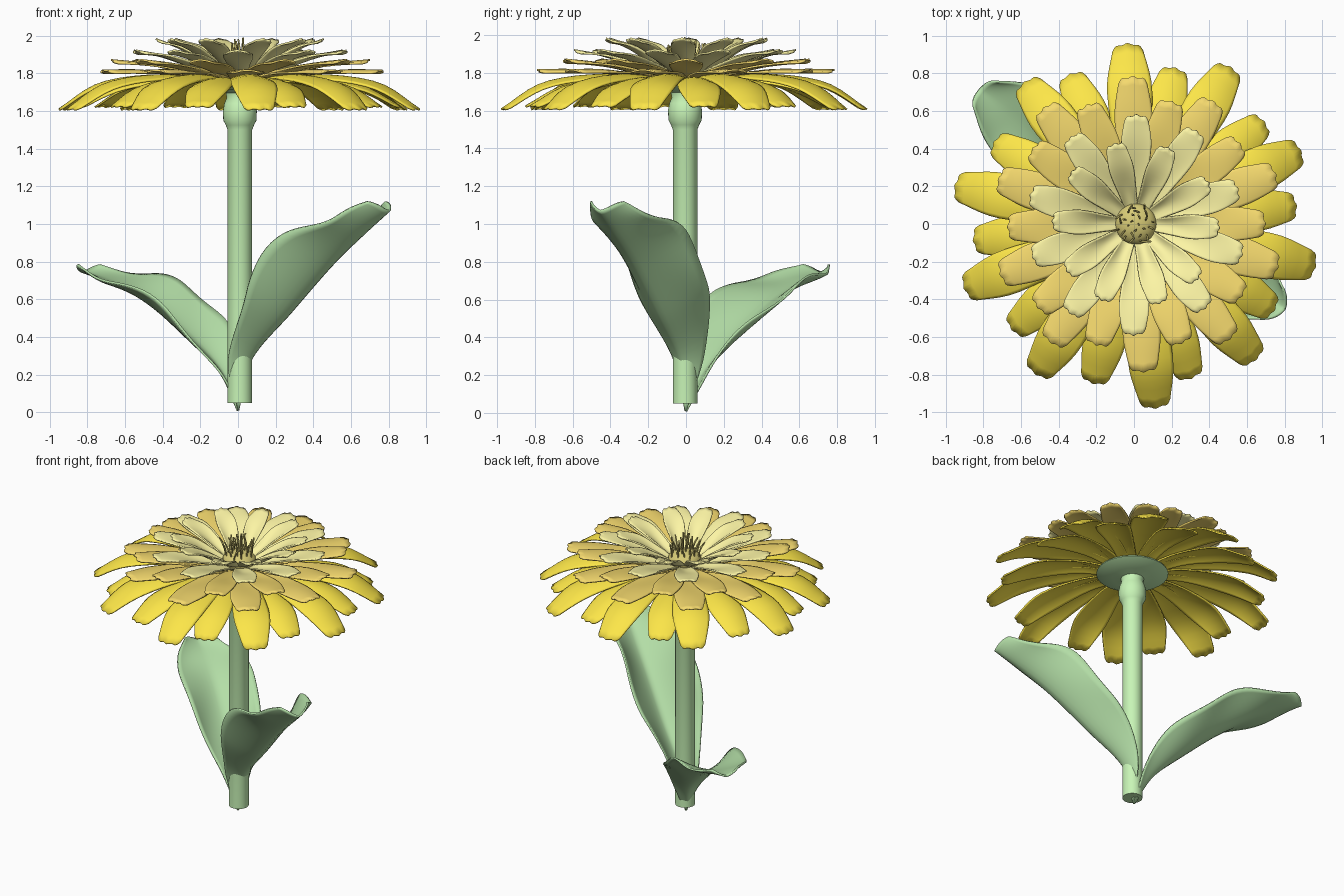
import bpy, bmesh, math, random
from mathutils import Vector

if "Cube" in bpy.data.objects:
    bpy.data.objects.remove(bpy.data.objects["Cube"])

random.seed(4)


def material(name, rgb):
    m = bpy.data.materials.new(name)
    m.diffuse_color = (*[c ** 2.2 for c in rgb], 1)
    m.use_nodes = True
    m.node_tree.nodes["Principled BSDF"].inputs["Base Color"].default_value = m.diffuse_color
    return m


STEM = material("stem_green", (0.78, 0.96, 0.71))
LEAF = material("leaf_green", (0.70, 0.87, 0.65))
OUTER = material("outer_yellow", (0.99, 0.90, 0.29))
MIDDLE = material("middle_yellow", (0.96, 0.85, 0.43))
INNER = material("inner_yellow", (0.99, 0.96, 0.64))
CENTRE = material("centre_yellow", (0.84, 0.79, 0.46))


def catmull(pts, t):
    """Smooth interpolation through tuples, t in 0..1."""
    n = len(pts) - 1
    i = min(int(t * n), n - 1)
    f = t * n - i
    out = []
    for k in range(len(pts[0])):
        b, c = pts[i][k], pts[i + 1][k]
        a = pts[i - 1][k] if i > 0 else 2 * b - c
        d = pts[i + 2][k] if i + 2 <= n else 2 * c - b
        out.append(0.5 * (2 * b + (c - a) * f + (2 * a - 5 * b + 4 * c - d) * f * f
                          + (3 * b - a - 3 * c + d) * f ** 3))
    return out


def add_sheet(bm, pts, angle, rows=14, cols=14, lobe=0.0, rounding=0.05,
              ruffle=0.0, sway=0.0, power=2):
    """Blade along a path of (distance, height, half width, edge lift)."""
    ca, sa = math.cos(angle), math.sin(angle)
    phase = random.uniform(0, 6)
    grid = []
    for i in range(rows + 1):
        t = i / rows
        d, z, w, h = catmull(pts, t)
        d0, z0 = catmull(pts, max(t - 0.02, 0))[:2]
        d1, z1 = catmull(pts, min(t + 0.02, 1))[:2]
        tan = Vector((d1 - d0, z1 - z0)).normalized()
        line = []
        for j in range(cols + 1):
            u = 2 * j / cols - 1
            lift = h * abs(u) ** power
            lift += ruffle * abs(u) ** 2 * math.sin(t * 15 + phase + 2 * u) * math.sin(math.pi * t)
            ext = t ** 5 * (lobe * math.cos(2.5 * math.pi * u) - rounding * u ** 4)
            x = d - tan.y * lift + tan.x * ext
            zz = z + tan.x * lift + tan.y * ext
            y = max(w, 0.002) * u + sway * math.sin(math.pi * t)
            line.append(bm.verts.new((x * ca - y * sa, x * sa + y * ca, zz)))
        grid.append(line)
    for a, b in zip(grid, grid[1:]):
        for j in range(cols):
            bm.faces.new((a[j], b[j], b[j + 1], a[j + 1]))


def finish(name, bm, mat, thickness=0.0):
    me = bpy.data.meshes.new(name)
    bm.to_mesh(me)
    bm.free()
    for p in me.polygons:
        p.use_smooth = True
    me.materials.append(mat)
    ob = bpy.data.objects.new(name, me)
    bpy.context.collection.objects.link(ob)
    if thickness:
        s = ob.modifiers.new("thickness", "SOLIDIFY")
        s.thickness = thickness
        s.offset = 0
    return ob


# Stem with swollen neck and calyx dish, as a lathe profile
profile = [(0, 0.05), (0.065, 0.05), (0.065, 0.06), (0.065, 1.50), (0.075, 1.525), (0.088, 1.55),
           (0.09, 1.60), (0.083, 1.64), (0.07, 1.67), (0.075, 1.695), (0.13, 1.705), (0.19, 1.715),
           (0.235, 1.735), (0.23, 1.745), (0.12, 1.745), (0, 1.745)]
bm = bmesh.new()
vs = [bm.verts.new((r, 0, z)) for r, z in profile]
es = [bm.edges.new(p) for p in zip(vs, vs[1:])]
bmesh.ops.spin(bm, geom=vs + es, cent=(0, 0, 0), axis=(0, 0, 1), angle=2 * math.pi, steps=32)
bmesh.ops.remove_doubles(bm, verts=bm.verts, dist=0.0005)
bmesh.ops.recalc_face_normals(bm, faces=bm.faces)
stem = finish("stem", bm, STEM)
stem.location = (0.01, -0.005, 0)
bpy.context.view_layer.objects.active = stem
stem.select_set(True)
bpy.ops.object.shade_smooth_by_angle(angle=math.radians(40))

# Petal layers: ten petals each, alternating angle, rising toward the middle
layers = [
    ("outer_petals_long", OUTER, 94,
     [(0.10, 1.745, .05, 0), (0.40, 1.79, .09, -.02), (0.74, 1.75, .118, -.025), (0.97, 1.61, .08, -.015)]),
    ("outer_petals_short", OUTER, 76,
     [(0.10, 1.735, .05, 0), (0.36, 1.775, .08, -.02), (0.65, 1.735, .11, -.025), (0.865, 1.625, .075, -.015)]),
    ("middle_petals_long", MIDDLE, 92,
     [(0.08, 1.755, .045, 0), (0.32, 1.785, .08, .01), (0.57, 1.815, .10, -.012), (0.775, 1.815, .075, -.015)]),
    ("middle_petals_short", MIDDLE, 74,
     [(0.08, 1.765, .045, 0), (0.28, 1.80, .07, .012), (0.50, 1.85, .09, -.005), (0.685, 1.87, .07, -.015)]),
    ("inner_petals_long", INNER, 91,
     [(0.07, 1.78, .035, .0), (0.24, 1.825, .055, .02), (0.43, 1.89, .08, .005), (0.58, 1.92, .062, -.012)]),
    ("inner_petals_short", INNER, 68,
     [(0.06, 1.79, .03, .0), (0.18, 1.845, .045, .025), (0.31, 1.93, .065, .012), (0.435, 1.98, .052, -.008)]),
]
for name, mat, start, pts in layers:
    bm = bmesh.new()
    for k in range(10):
        a = math.radians(start + 36 * k + random.uniform(-2.5, 2.5))
        s = random.uniform(0.98, 1.015)
        add_sheet(bm, [(d * s, z, w, h) for d, z, w, h in pts], a, lobe=0.006, rounding=0.035)
    finish(name, bm, mat, 0.01).location.x = 0.01

# Domed flower centre
bm = bmesh.new()
bmesh.ops.create_uvsphere(bm, u_segments=24, v_segments=12, radius=0.11)
bmesh.ops.scale(bm, vec=(1, 1, 0.6), verts=bm.verts)
bmesh.ops.translate(bm, vec=(0.01, 0, 1.81), verts=bm.verts)
finish("flower_centre", bm, CENTRE)

# Stamens: thin threads fanning out of the dome
cu = bpy.data.curves.new("stamens", "CURVE")
cu.dimensions = "3D"
cu.bevel_depth = 0.006
cu.bevel_resolution = 1
cu.use_fill_caps = True
for k in range(26):
    a, r = k * 2.39996, 0.095 * math.sqrt((k + 0.5) / 26)
    top = 1.985 - 0.5 * r + random.uniform(-0.02, 0.015)
    twist, spread = random.uniform(-0.5, 0.5), random.uniform(0.1, 0.5)
    sp = cu.splines.new("POLY")
    sp.points.add(3)
    for i, p in enumerate(sp.points):
        f = i / 3
        rr = r * (1 + spread * f * f)
        b = a + twist * f * f
        p.co = (0.01 + rr * math.cos(b), rr * math.sin(b), 1.83 + (top - 1.83) * f, 1)
        p.radius = (0.8, 0.8, 1.0, 0.8)[i]
cu.materials.append(CENTRE)
bpy.context.collection.objects.link(bpy.data.objects.new("stamens", cu))

# Two folded, ruffled leaves growing out of the stem
leaves = [
    ("right_leaf", -29.5, 0.015,
     [(0, .01, .0, 0), (.07, .28, .10, .08), (.31, .53, .22, .20), (.56, .78, .23, .22),
      (.76, .95, .19, .12), (.92, 1.07, .10, .085)]),
    ("left_leaf", 139, -0.02,
     [(0, .01, .0, 0), (.13, .22, .10, .06), (.38, .42, .21, .11), (.65, .59, .24, .11),
      (.89, .69, .20, .04), (1.09, .745, .09, .05)]),
]
for name, deg, sway, pts in leaves:
    bm = bmesh.new()
    add_sheet(bm, pts, math.radians(deg), rows=40, cols=16, rounding=0.03,
              ruffle=0.025, sway=sway, power=1.5)
    finish(name, bm, LEAF, 0.012)
